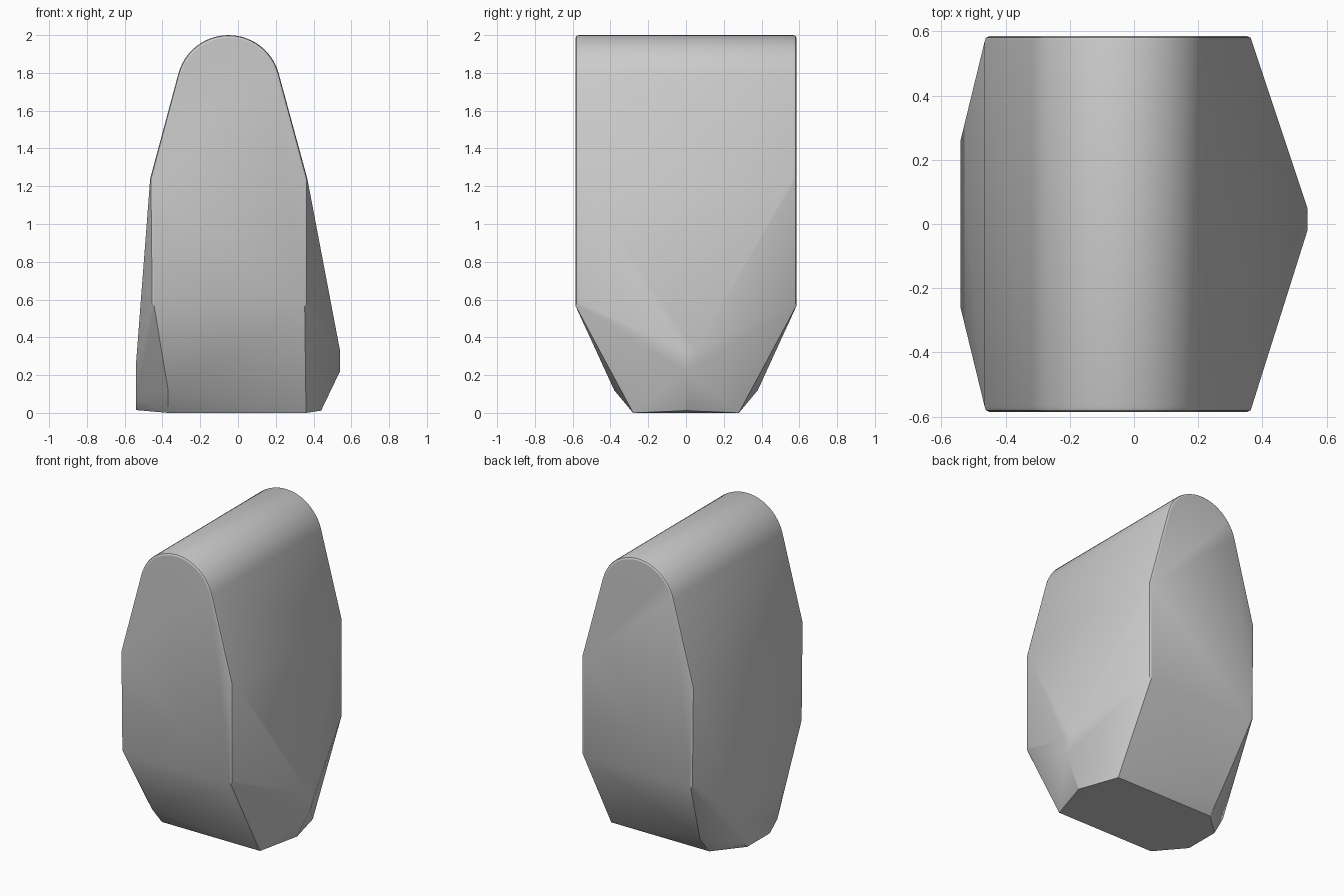
import bpy, bmesh, math

cube = bpy.data.objects.get("Cube")
if cube:
    bpy.data.objects.remove(cube, do_unlink=True)

stone = bpy.data.materials.new("plain_grey")
stone.use_nodes = True
GREY = (0.6, 0.6, 0.6, 1)
stone.diffuse_color = GREY
stone.node_tree.nodes["Principled BSDF"].inputs["Base Color"].default_value = GREY


def arch(inset, y):
    """Arched end outline: round crown, sloping shoulders, straight lower sides."""
    r, cx, cz = 0.275, -0.05, 1.725
    pts = []
    steps = 24
    for i in range(steps + 1):
        a = math.radians(15 + 150 * i / steps)
        pts.append((cx + (r - inset) * math.cos(a), y, cz + (r - inset) * math.sin(a)))
    for x, z in ((0.367, 1.24), (0.367, 0.58), (-0.465, 1.24), (-0.458, 0.58)):
        pts.append((x - math.copysign(inset, x), y, z - inset))
    return pts


points = []
for s in (-1, 1):
    # Softened rim of the arched ends
    for inset, y in ((0, 0.568), (0.004, 0.58), (0.014, 0.585)):
        points += arch(inset, s * y)
    # Tapered foot
    points += [(0.36, s * 0.28, 0), (-0.37, s * 0.28, 0), (-0.37, s * 0.38, 0.12)]
    # Rounded lower edge of the flat side
    points += [(-0.54, s * 0.12, 0.015), (-0.54, s * 0.2, 0.08), (-0.54, s * 0.26, 0.26)]

# Pointed bulge on the other side
points += [(0.54, 0.05, 0.33), (0.54, -0.02, 0.33), (0.54, 0, 0.22), (0.44, 0, 0.012)]

bm = bmesh.new()
for p in points:
    bm.verts.new(p)
hull = bmesh.ops.convex_hull(bm, input=bm.verts)
loose = {v for v in hull["geom_interior"] + hull["geom_unused"] if isinstance(v, bmesh.types.BMVert)}
bmesh.ops.delete(bm, geom=list(loose), context="VERTS")
bmesh.ops.dissolve_limit(bm, angle_limit=math.radians(0.5), verts=bm.verts, edges=bm.edges)
bmesh.ops.recalc_face_normals(bm, faces=bm.faces)

mesh = bpy.data.meshes.new("faceted_block")
bm.to_mesh(mesh)
bm.free()
mesh.materials.append(stone)
block = bpy.data.objects.new("faceted_block", mesh)
bpy.context.collection.objects.link(block)

bpy.ops.object.select_all(action="DESELECT")
block.select_set(True)
bpy.context.view_layer.objects.active = block
bpy.ops.object.shade_smooth_by_angle(angle=math.radians(25))
